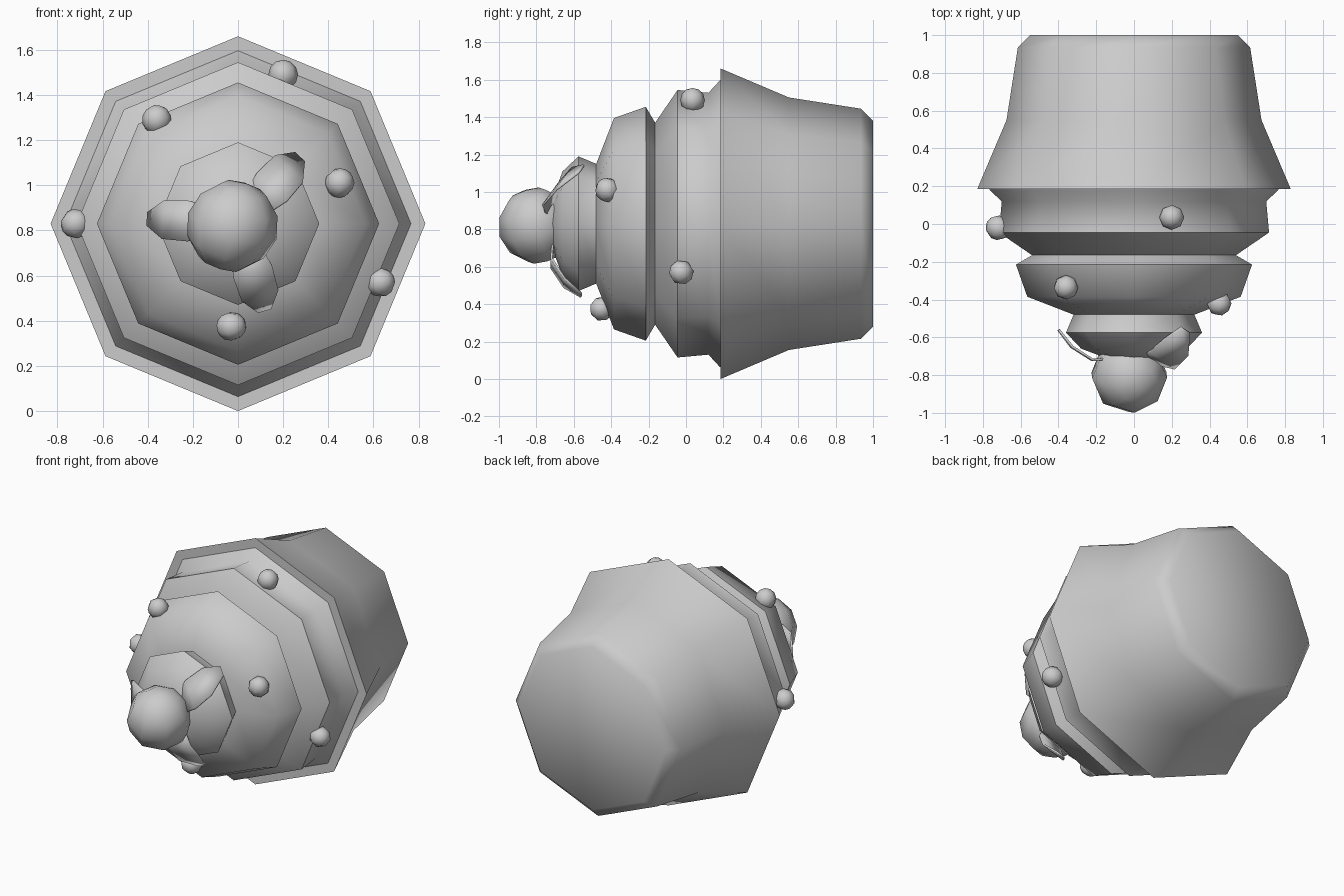
import bpy, bmesh, math
from mathutils import Vector, Matrix

if "Cube" in bpy.data.objects:
    bpy.data.objects.remove(bpy.data.objects["Cube"])

CZ = 0.83  # height of the cake's axis, which runs along y


def finish(name, bm, angle=40):
    bmesh.ops.recalc_face_normals(bm, faces=bm.faces)
    me = bpy.data.meshes.new(name)
    bm.to_mesh(me)
    bm.free()
    ob = bpy.data.objects.new(name, me)
    bpy.context.collection.objects.link(ob)
    bpy.ops.object.select_all(action='DESELECT')
    ob.select_set(True)
    bpy.context.view_layer.objects.active = ob
    bpy.ops.object.shade_smooth_by_angle(angle=math.radians(angle))
    return ob


def lathe(name, profile, angle=50):
    """Eight-sided turned solid from (y, radius) points, capped at both ends."""
    bm = bmesh.new()
    rings = [[bm.verts.new((r * math.cos(i * math.pi / 4), y,
                            CZ + r * math.sin(i * math.pi / 4))) for i in range(8)]
             for y, r in profile]
    for a, b in zip(rings, rings[1:]):
        for i in range(8):
            j = (i + 1) % 8
            bm.faces.new((a[i], a[j], b[j], b[i]))
    bm.faces.new(rings[0])
    bm.faces.new(rings[-1])
    return finish(name, bm, angle)


def ball(name, loc, r, tilt=0.0):
    bm = bmesh.new()
    m = Matrix.Translation(loc) @ Matrix.Rotation(tilt, 4, 'X') @ Matrix.Rotation(tilt, 4, 'Y')
    bmesh.ops.create_uvsphere(bm, u_segments=8, v_segments=6, radius=r, matrix=m)
    return finish(name, bm, 60)


def leaf(name, angle, twist):
    """Thin curved blade pointing outwards from the berry."""
    bm = bmesh.new()
    d = Vector((math.cos(angle), 0, math.sin(angle)))
    s = Vector((-math.sin(angle), 0, math.cos(angle)))
    rows = []
    for r, hw, y in [(.10, .06, -.71), (.22, .09, -.72), (.33, .085, -.65), (.40, .03, -.56)]:
        rows.append([bm.verts.new(d * r + s * hw * k + Vector((0, y + twist * hw * k, CZ)))
                     for k in (-1, 1)])
    for a, b in zip(rows, rows[1:]):
        bm.faces.new((a[0], a[1], b[1], b[0]))
    ob = finish(name, bm)
    mod = ob.modifiers.new("thickness", 'SOLIDIFY')
    mod.thickness = 0.012
    mod.offset = 0


# Paper cup with flared rim
lathe("cup", [(1.0, .55), (.935, .615), (.55, .675), (.185, .83), (.185, .70)])

# Stacked frosting layers
lathe("frosting_base", [(.20, .77), (.18, .765), (.12, .70), (-.045, .715), (-.165, .54)])
lathe("frosting_middle", [(-.14, .54), (-.165, .54), (-.215, .625), (-.385, .565), (-.48, .32)])
lathe("frosting_top", [(-.45, .32), (-.48, .32), (-.575, .36), (-.66, .28), (-.72, .12)])

# Berry with three leaves
ball("berry", (-.025, -.80, .82), .205, 0.3)
for i, (deg, tw) in enumerate([(47, .5), (177, 0), (-73, 0)]):
    leaf(f"leaf_{i + 1}", math.radians(deg), tw)

# Sugar pearls
for i, p in enumerate([(.20, .035, 1.49), (-.36, -.335, 1.29), (.45, -.42, 1.01),
                       (-.72, -.02, .83), (.63, -.025, .57), (-.03, -.45, .375)]):
    ball(f"pearl_{i + 1}", p, .066, 0.25 * i)
